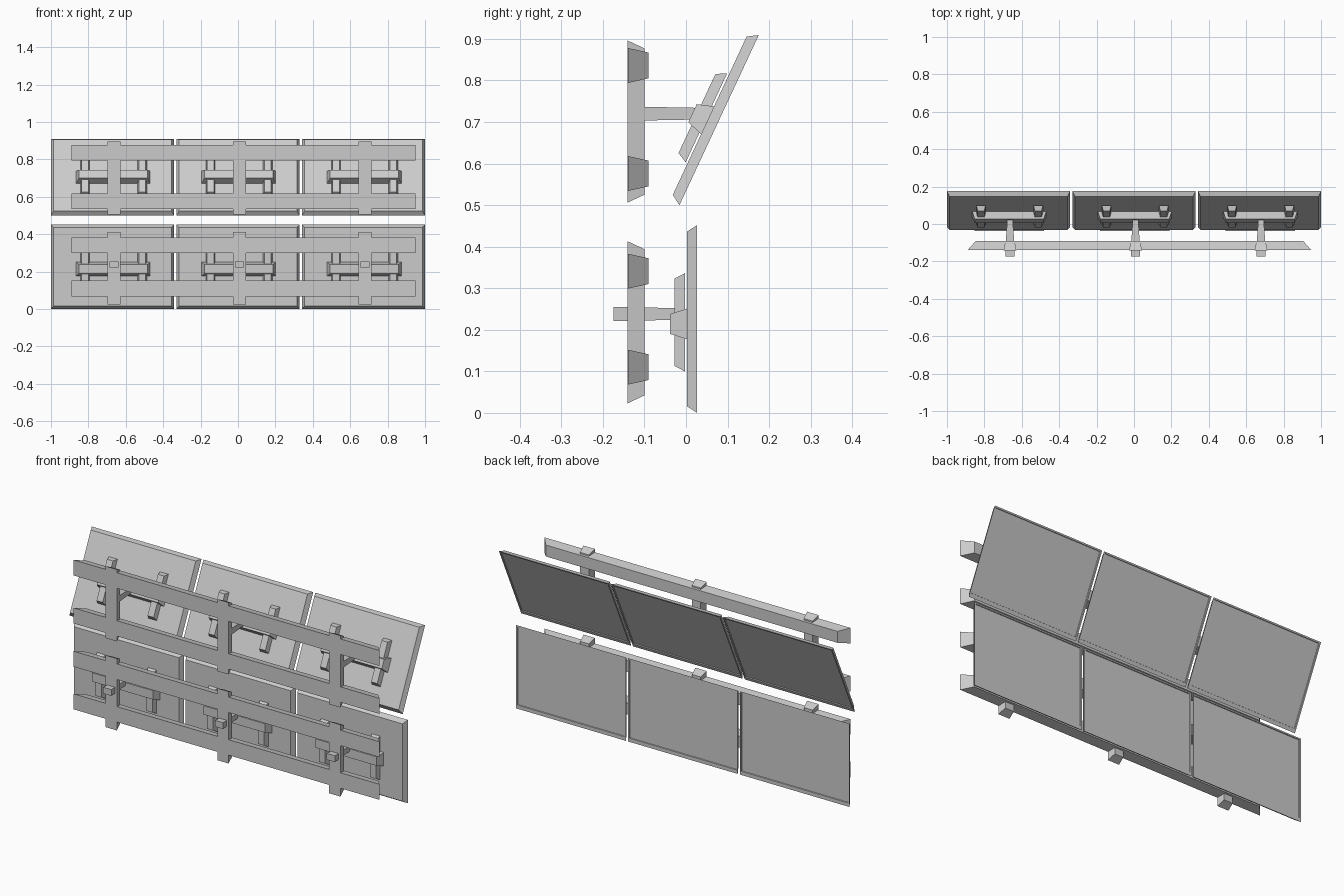
import bpy, bmesh
from math import radians
from mathutils import Matrix, Vector

if "Cube" in bpy.data.objects:
    bpy.data.objects.remove(bpy.data.objects["Cube"])


def frustum(name, x, z, y0, y1, front, back, mat=Matrix(), recess=False):
    """Block tapering along y; front/back are (half width, half height)."""
    bm = bmesh.new()
    rings = []
    for y, (hx, hz) in ((y0, front), (y1, back)):
        rings.append([bm.verts.new((x + sx * hx, y, z + sz * hz))
                      for sx, sz in ((-1, -1), (1, -1), (1, 1), (-1, 1))])
    a, b = rings
    bm.faces.new(a)
    rear = bm.faces.new(b[::-1])
    for i in range(4):
        j = (i + 1) % 4
        bm.faces.new((a[i], b[i], b[j], a[j]))
    bmesh.ops.recalc_face_normals(bm, faces=bm.faces[:])
    if recess:
        # bezel with a thicker lower edge, then a sunken display
        bmesh.ops.inset_region(bm, faces=[rear], thickness=0.011)
        for v in rear.verts:
            if v.co.z < z:
                v.co.z += 0.012
        bmesh.ops.inset_region(bm, faces=[rear], thickness=0.002)
        for v in rear.verts:
            v.co.y -= 0.004
    bm.transform(mat)
    me = bpy.data.meshes.new(name)
    bm.to_mesh(me)
    bm.free()
    ob = bpy.data.objects.new(name, me)
    bpy.context.collection.objects.link(ob)
    return ob


PITCH = 0.671
# row: name, screen pivot (y, z), tilt, post centre z, rail centres z, arm (y0, y1, z)
rows = [
    ("lower", (0.002, 0.226), 0, 0.218, (0.110, 0.341), (-0.175, -0.015, 0.238)),
    ("upper", (0.057, 0.715), -25, 0.701, (0.576, 0.836), (-0.13, 0.03, 0.720)),
]

for row, (py, pz), tilt, post_z, rail_zs, (ay0, ay1, az) in rows:
    # long horizontal rails
    for rz in rail_zs:
        frustum(row + "_rail", 0.029, rz, -0.14, -0.09, (0.919, 0.042), (0.875, 0.031))

    for col in (-1, 0, 1):
        x = col * PITCH
        mat = Matrix.Translation(Vector((x, py, pz))) @ Matrix.Rotation(radians(tilt), 4, 'X')

        # upright post and support arm
        frustum(row + "_post", x + 0.008, post_z, -0.1405, -0.1,
                (0.034, 0.195), (0.026, 0.176))
        frustum(row + "_arm", x + 0.008, az, ay0, ay1, (0.025, 0.017), (0.014, 0.014))

        # screen panel with recessed display
        frustum(row + "_screen", 0, 0, 0, 0.025, (0.315, 0.210), (0.329, 0.226), mat, True)

        # mounting bracket: cross bar plus two vertical bars
        frustum(row + "_bracket_bar", 0.004, -0.012, -0.04, 0.0005,
                (0.184, 0.024), (0.198, 0.037), mat)
        for s in (-1, 1):
            frustum(row + "_bracket_strip", 0.006 + s * 0.153, -0.008, -0.030, -0.005,
                    (0.018, 0.105), (0.025, 0.118), mat)
